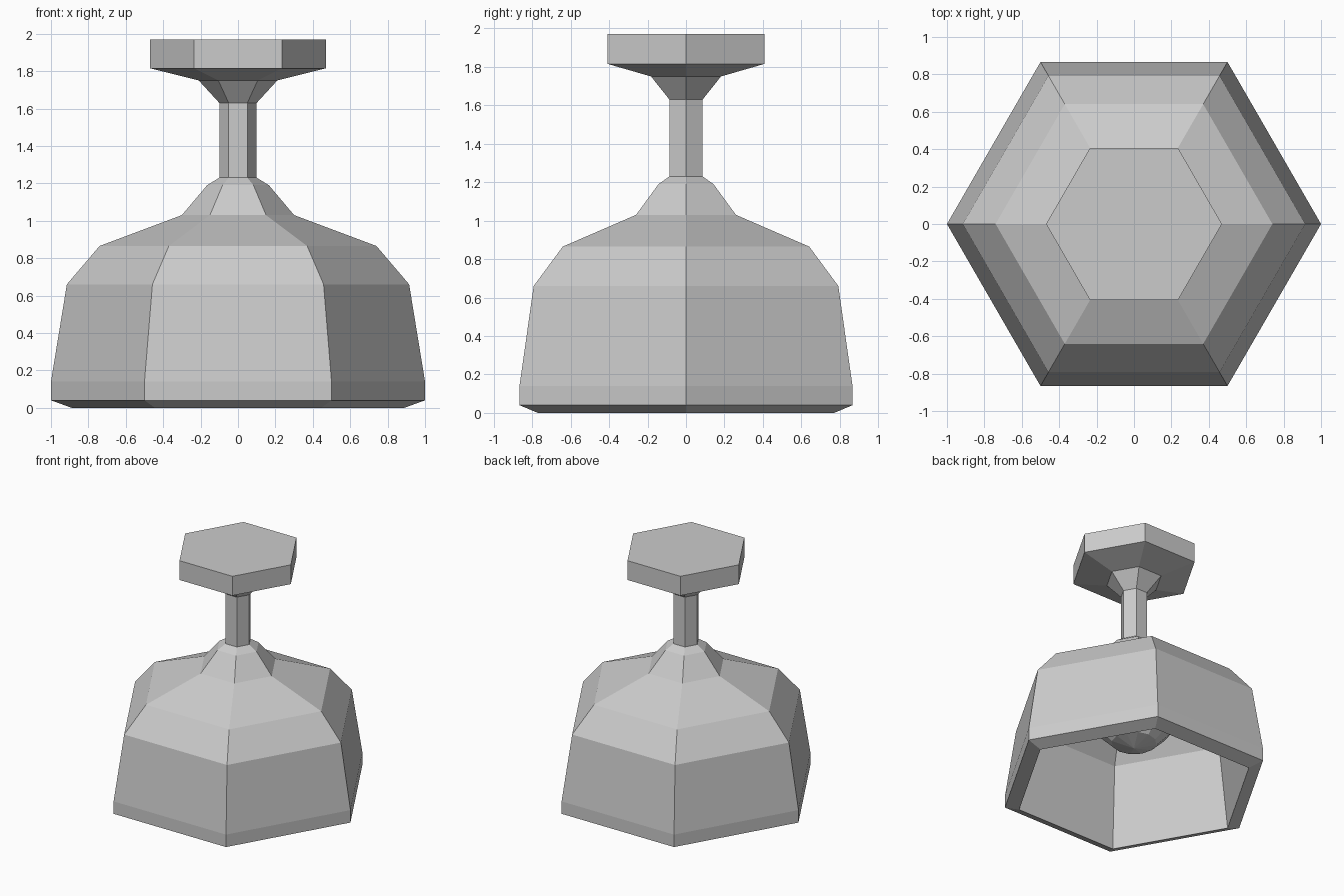
import bpy, bmesh
from math import cos, sin, pi

if "Cube" in bpy.data.objects:
    bpy.data.objects.remove(bpy.data.objects["Cube"])


def lathe(name, profile, sides):
    """Revolve (radius, z) points into a flat-faced solid with the given side count."""
    bm = bmesh.new()
    rings = []
    for r, z in profile:
        if r == 0:
            rings.append([bm.verts.new((0, 0, z))] * sides)
        else:
            rings.append([bm.verts.new((r * cos(2 * pi * i / sides),
                                        r * sin(2 * pi * i / sides), z))
                          for i in range(sides)])
    for a, b in zip(rings, rings[1:]):
        for i in range(sides):
            j = (i + 1) % sides
            bm.faces.new(list(dict.fromkeys((a[i], a[j], b[j], b[i]))))
    bmesh.ops.recalc_face_normals(bm, faces=bm.faces)
    mesh = bpy.data.meshes.new(name)
    bm.to_mesh(mesh)
    bm.free()
    obj = bpy.data.objects.new(name, mesh)
    bpy.context.collection.objects.link(obj)
    return obj


# Hollow hexagonal shade: inner wall, bevelled rim, outer wall, collar
lathe("shade", [(0, 0.98), (0.26, 0.95), (0.67, 0.80), (0.81, 0.65), (0.89, 0),
                (1.0, 0.04), (1.0, 0.14), (0.915, 0.66), (0.74, 0.865),
                (0.30, 1.03), (0.165, 1.19), (0.10, 1.23), (0, 1.23)], 6)

# Stem flaring into the ceiling mount
lathe("stem_and_mount", [(0, 1.225), (0.10, 1.225), (0.10, 1.63), (0.21, 1.75),
                         (0.47, 1.815), (0.47, 1.97), (0, 1.97)], 6)

# Round bulb hanging inside the shade, with a narrow neck
lathe("bulb", [(0, 0.34), (0.165, 0.385), (0.285, 0.505), (0.33, 0.67),
               (0.28, 0.81), (0.16, 0.91), (0.13, 1.0), (0, 1.0)], 12)
